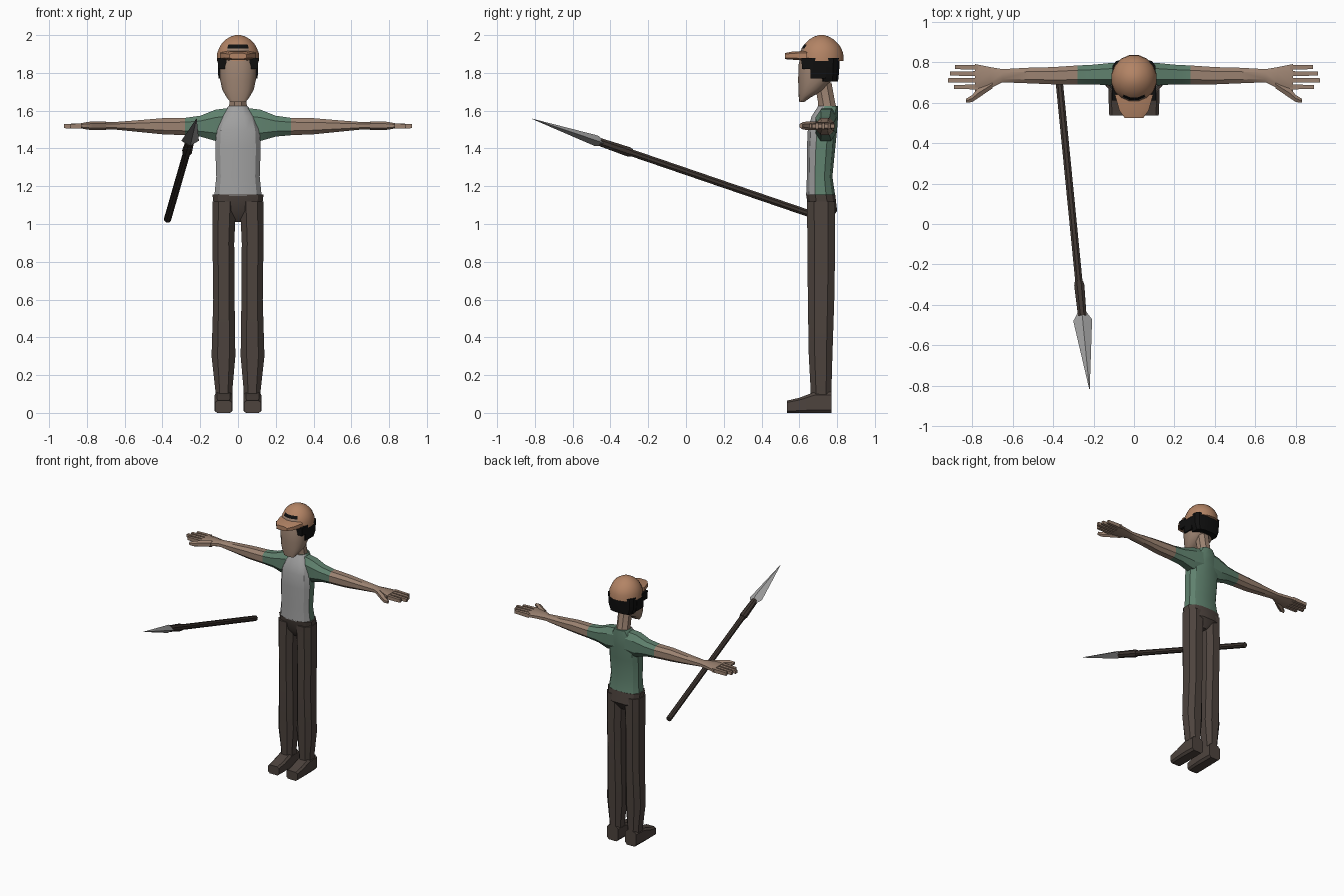
import bpy
import bmesh
import math
from mathutils import Matrix, Vector

if "Cube" in bpy.data.objects:
    bpy.data.objects.remove(bpy.data.objects["Cube"], do_unlink=True)


def material(name, red, green, blue):
    mat = bpy.data.materials.new(name)
    mat.use_nodes = True
    colour = (red, green, blue, 1)
    mat.diffuse_color = colour
    mat.node_tree.nodes["Principled BSDF"].inputs["Base Color"].default_value = colour
    return mat


skin = material("skin", .33, .225, .165)
tan = material("cap tan", .45, .23, .13)
green = material("jacket green", .115, .22, .155)
grey = material("shirt grey", .35, .35, .35)
brown = material("trouser brown", .075, .057, .048)
wood = material("dark wood", .048, .036, .03)
black = material("hair black", .005, .005, .005)
steel = material("blade steel", .36, .36, .36)

parts = []


def loft(name, axis, sections, mats, sides=8, power=1.0, mirror=False, rule=None, matrix=None):
    """Skin rings along an axis; a section is position, then low/high bounds on the other two axes."""
    bm = bmesh.new()
    fit = math.cos(math.pi / sides) ** power
    rings = []
    for pos, a0, a1, b0, b1 in sections:
        ring = []
        for i in range(sides):
            angle = math.tau * (i + .5) / sides
            c, s = math.cos(angle), math.sin(angle)
            u = math.copysign(abs(c) ** power, c) / fit
            v = math.copysign(abs(s) ** power, s) / fit
            a = (a0 + a1) / 2 + u * (a1 - a0) / 2
            b = (b0 + b1) / 2 + v * (b1 - b0) / 2
            co = {"x": (pos, a, b), "y": (a, pos, b), "z": (a, b, pos)}[axis]
            ring.append(bm.verts.new(co))
        rings.append(ring)
    for low, high in zip(rings, rings[1:]):
        for i in range(sides):
            j = (i + 1) % sides
            bm.faces.new((low[i], low[j], high[j], high[i]))
    bm.faces.new(rings[0])
    bm.faces.new(rings[-1])
    bmesh.ops.recalc_face_normals(bm, faces=bm.faces)
    if rule:
        bm.normal_update()
        for face in bm.faces:
            face.material_index = rule(face.calc_center_median(), face.normal)
    if matrix:
        bm.transform(matrix)
    mesh = bpy.data.meshes.new(name)
    bm.to_mesh(mesh)
    bm.free()
    for mat in mats:
        mesh.materials.append(mat)
    obj = bpy.data.objects.new(name, mesh)
    bpy.context.collection.objects.link(obj)
    if mirror:
        obj.modifiers.new("mirror", "MIRROR").use_mirror_merge = False
    parts.append(obj)
    return obj


def even(rows):
    """Sections symmetric about x = 0 from position, half width, low, high."""
    return [(pos, -half, half, low, high) for pos, half, low, high in rows]


# Legs, pelvis and shoes
loft("legs", "z", [(.05, .03, .12, .66, .77), (.12, .03, .12, .66, .77),
                   (.3, .014, .14, .65, .775), (.6, .018, .131, .645, .785),
                   (.9, .02, .135, .643, .79), (1.12, .01, .135, .64, .79)],
     [brown], power=.8, mirror=True)
loft("pelvis", "z", even([(1.01, .03, .69, .76), (1.07, .125, .65, .8), (1.155, .135, .636, .79)]),
     [brown], sides=12, power=.75)
loft("shoes", "y", [(.535, .032, .122, 0, .065), (.6, .028, .125, 0, .08),
                    (.68, .028, .125, 0, .11), (.77, .03, .122, 0, .11)],
     [brown], power=.4, mirror=True)

# Torso, with the shirt showing on the front
loft("torso", "z", even([(1.15, .125, .636, .79), (1.25, .115, .64, .775), (1.4, .12, .64, .79),
                         (1.5, .115, .645, .8), (1.57, .09, .665, .805), (1.625, .05, .7, .805)]),
     [green, grey], sides=12, power=.75,
     rule=lambda centre, normal: int(normal.y < -.35))

# Arms: sleeves, forearms and palms in one run
loft("arms", "x", [(.04, .695, .8, 1.45, 1.615), (.12, .685, .795, 1.44, 1.605),
                   (.2, .69, .787, 1.463, 1.573), (.28, .69, .783, 1.47, 1.562),
                   (.4, .69, .775, 1.475, 1.56), (.52, .695, .772, 1.487, 1.55),
                   (.65, .7, .765, 1.5, 1.54), (.71, .67, .775, 1.5, 1.54),
                   (.785, .65, .79, 1.503, 1.535)],
     [green, skin], power=.8, mirror=True,
     rule=lambda centre, normal: int(centre.x > .28))

# Fingers and thumbs
fingers = {"little": (.775, .885), "ring": (.743, .908), "middle": (.71, .92), "index": (.677, .89)}
for finger, (y, tip) in fingers.items():
    loft(finger + "_fingers", "x", [(.77, y - .012, y + .012, 1.505, 1.533),
                                    (tip, y - .01, y + .01, 1.507, 1.53)],
         [skin], sides=4, power=0, mirror=True)
loft("thumbs", "x", [(.7, .67, .71, 1.5, 1.54), (.77, .622, .67, 1.5, 1.54),
                     (.8, .602, .637, 1.503, 1.537), (.83, .6, .618, 1.508, 1.532)],
     [skin], sides=6, mirror=True)

# Neck and head
loft("neck", "z", even([(1.59, .055, .7, .805), (1.64, .045, .7, .79), (1.75, .045, .68, .77)]), [skin])
loft("head", "z", even([(1.645, .04, .6, .625), (1.67, .06, .597, .66), (1.71, .083, .595, .73),
                        (1.76, .094, .594, .77), (1.84, .1, .595, .79), (1.93, .09, .62, .79)]),
     [skin], sides=16, power=.85)

# Hair: a back shell and stepped side locks
loft("hair_back", "z", even([(1.755, .088, .7, .805), (1.8, .104, .69, .81), (1.88, .107, .69, .815)]),
     [black], sides=12, power=.6)
loft("hair_sides", "z", [(1.77, .06, .104, .66, .74), (1.88, .06, .108, .655, .74)],
     [black], sides=4, power=0, mirror=True)
loft("hair_temples", "z", [(1.82, .06, .106, .615, .67), (1.88, .06, .108, .61, .67)],
     [black], sides=4, power=0, mirror=True)


# Cap: crown with a front opening, and a brim
def crown_colour(centre, normal):
    if abs(centre.x) < .06 and centre.y < .68:
        if 1.905 < centre.z < 1.93:
            return 1
        if 1.93 < centre.z < 1.95:
            return 2
    return 0


loft("cap_crown", "z", even([(1.862, .112, .6, .835), (1.905, .11, .603, .832), (1.93, .1, .612, .822),
                             (1.95, .09, .625, .81), (1.975, .068, .65, .785),
                             (1.993, .038, .68, .755), (2, .012, .705, .73)]),
     [tan, skin, black], sides=16, rule=crown_colour)
loft("cap_brim", "y", even([(.523, .045, 1.873, 1.905), (.56, .072, 1.87, 1.912), (.64, .095, 1.865, 1.917)]),
     [tan], power=.6)

# Spear, built upright and then aimed at its tip
butt, tip = Vector((-.373, .74, 1.025)), Vector((-.22, -.815, 1.557))
aim = tip - butt
length = aim.length
place = Matrix.Translation(butt) @ aim.to_track_quat("Z", "Y").to_matrix().to_4x4()


def spear_rings(rows):
    return [(pos, -wide, wide, -deep, deep) for pos, wide, deep in rows]


loft("spear_shaft", "z", spear_rings([(0, .018, .018), (1.12, .018, .018)]), [wood], matrix=place)
loft("spear_collar", "z", spear_rings([(1.09, .021, .021), (1.11, .025, .025), (1.27, .021, .021)]),
     [wood], matrix=place)
diamond = place @ Matrix.Diagonal((1, .62, 1, 1)) @ Matrix.Rotation(math.pi / 4, 4, "Z")
loft("spear_blade", "z", spear_rings([(1.25, .016, .016), (1.29, .033, .033), (length, .001, .001)]),
     [steel], sides=4, power=0, matrix=diamond)

# Soft shading with crisp edges
bpy.ops.object.select_all(action="DESELECT")
for obj in parts:
    obj.select_set(True)
bpy.context.view_layer.objects.active = parts[0]
bpy.ops.object.shade_smooth_by_angle(angle=math.radians(30))
